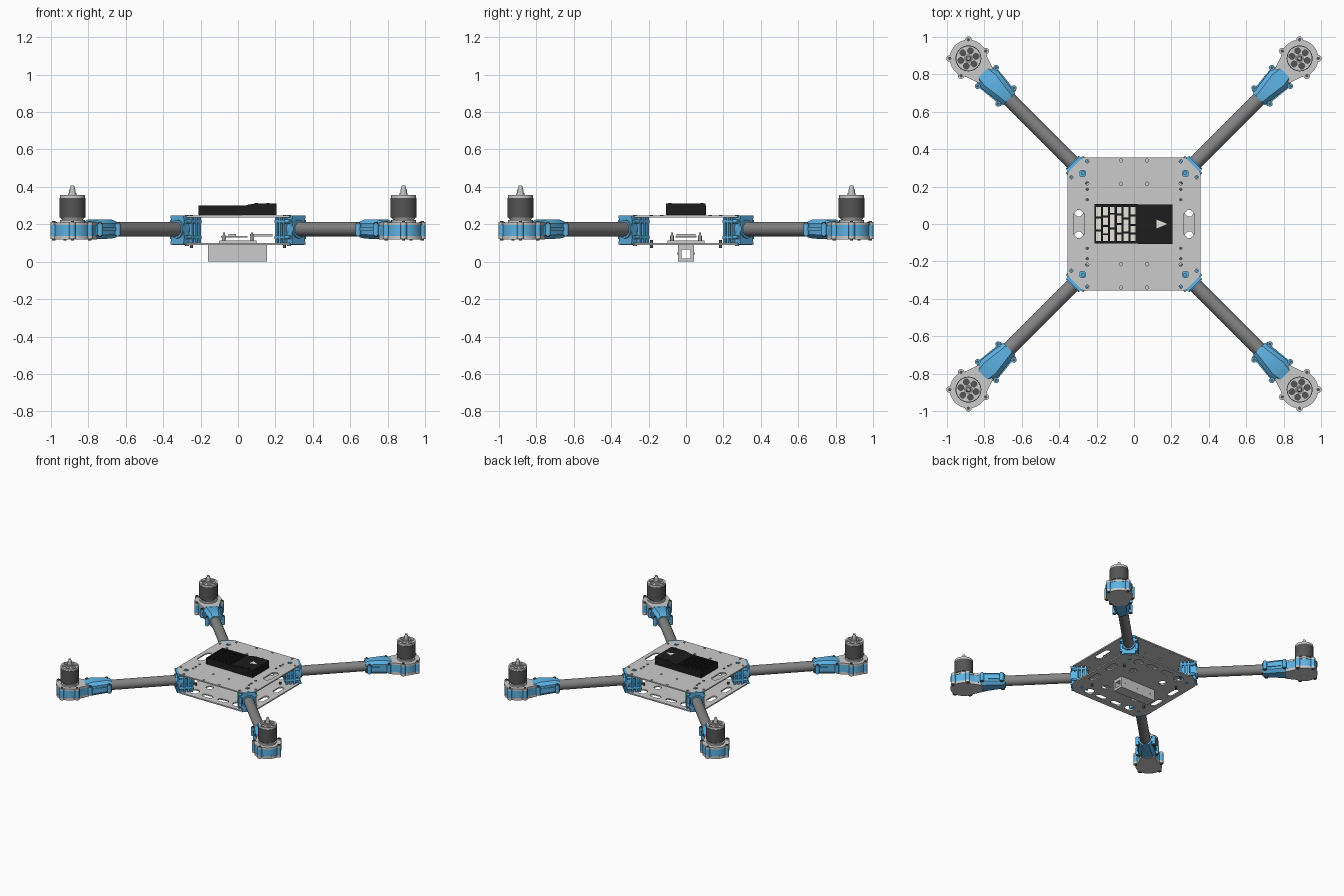
import bpy, bmesh
from math import sin, cos, pi, radians
from mathutils import Matrix, Vector

if "Cube" in bpy.data.objects:
    bpy.data.objects.remove(bpy.data.objects["Cube"])


def material(name, rgb):
    m = bpy.data.materials.new(name)
    m.diffuse_color = (*rgb, 1)
    m.use_nodes = True
    m.node_tree.nodes["Principled BSDF"].inputs["Base Color"].default_value = m.diffuse_color
    return m


BLUE = material("blue_plastic", (0.11, 0.45, 0.78))
BLACK = material("black_plastic", (0.012, 0.012, 0.012))
DARK = material("dark_metal", (0.09, 0.09, 0.09))
TUBE = material("tube_grey", (0.23, 0.23, 0.23))
PALE = material("pale_pins", (0.8, 0.8, 0.74))
AXIS = 0.174      # height of the arm tubes
HUB = 1.252       # motor distance from the centre


def box(bm, x0, x1, y0, y1, z0, z1):
    m = Matrix.Translation(((x0 + x1) / 2, (y0 + y1) / 2, (z0 + z1) / 2)) @ Matrix.Diagonal((x1 - x0, y1 - y0, z1 - z0, 1))
    bmesh.ops.create_cube(bm, size=1, matrix=m)


def cyl(bm, x, y, z0, z1, r, r2=None, n=24):
    bmesh.ops.create_cone(bm, cap_ends=True, segments=n, radius1=r, radius2=r if r2 is None else r2,
                          depth=z1 - z0, matrix=Matrix.Translation((x, y, (z0 + z1) / 2)))


def rod(bm, axis, a, b, c0, c1, r, n=24):
    """Cylinder along x (a, b = y, z) or along y (a, b = x, z)."""
    mid = (c0 + c1) / 2
    pos, rot = ((mid, a, b), Matrix.Rotation(pi / 2, 4, 'Y')) if axis == 'X' else ((a, mid, b), Matrix.Rotation(pi / 2, 4, 'X'))
    bmesh.ops.create_cone(bm, cap_ends=True, segments=n, radius1=r, radius2=r, depth=c1 - c0,
                          matrix=Matrix.Translation(pos) @ rot)


def prism(bm, loops, z0, z1):
    """Extruded outline; further loops are holes."""
    rims = ([], [])
    for loop in loops:
        lo, hi = ([bm.verts.new((x, y, z)) for x, y in loop] for z in (z0, z1))
        n = len(loop)
        for i in range(n):
            j = (i + 1) % n
            bm.faces.new((lo[i], lo[j], hi[j], hi[i]))
            rims[0].append(bm.edges.get((lo[i], lo[j])))
            rims[1].append(bm.edges.get((hi[i], hi[j])))
    for rim in rims:
        bmesh.ops.triangle_fill(bm, use_beauty=True, edges=rim, normal=(0, 0, 1))


def circle(x, y, r, n=16):
    return [(x + r * cos(2 * pi * i / n), y + r * sin(2 * pi * i / n)) for i in range(n)]


def oct_rect(x, y, hx, hy, c):
    return [(x + a, y + b) for a, b in ((hx, c - hy), (hx, hy - c), (hx - c, hy), (c - hx, hy),
                                        (-hx, hy - c), (-hx, c - hy), (c - hx, -hy), (hx - c, -hy))]


def four(x, y):
    return [(sx * x, sy * y) for sx in (-1, 1) for sy in (-1, 1)]


def finish(bm, name, mat=None, arm=False):
    """Make the object; arm parts lie along +x and are repeated on the four diagonals."""
    bmesh.ops.recalc_face_normals(bm, faces=bm.faces)
    for f in bm.faces:
        f.smooth = True
    for e in bm.edges:
        e.smooth = e.is_manifold and e.calc_face_angle(0) < radians(32)
    me = bpy.data.meshes.new(name)
    bm.to_mesh(me)
    bm.free()
    if mat:
        me.materials.append(mat)
    for k in range(4 if arm else 1):
        ob = bpy.data.objects.new(f"{name}_{k + 1}" if arm else name, me)
        if arm:
            ob.rotation_euler.z = radians(45 + 90 * k)
        bpy.context.collection.objects.link(ob)


# Top and bottom frame plates
outline = oct_rect(0, 0, 0.355, 0.355, 0.08)
small = four(0.07, 0.34) + four(0.07, 0.215) + four(0.25, 0.217) + four(0.25, 0.335) + four(0.335, 0.25)
screws = four(0.25, 0.185) + four(0.25, 0.13)
holes = [circle(x, y, 0.009, 10) for x, y in small]
bm = bmesh.new()
prism(bm, [outline] + holes + [oct_rect(s * 0.295, 0, 0.028, 0.075, 0.02) for s in (-1, 1)]
      + [oct_rect(x, y, 0.015, 0.015, 0.004) for x, y in four(0.275, 0.27)], 0.237, 0.247)
finish(bm, "top_plate")
bm = bmesh.new()
prism(bm, [outline] + [circle(x, y, 0.036, 24) for x, y in four(0.19, 0.28)]
      + [oct_rect(x, y, 0.045, 0.022, 0.015) for x, y in four(0.07, 0.29)]
      + [oct_rect(x, y, 0.022, 0.055, 0.015) for x, y in four(0.295, 0.095)]
      + [circle(x, y, 0.028, 20) for x, y in four(0.14, 0.16)], 0.09, 0.1)
finish(bm, "bottom_plate")
bm = bmesh.new()
for x, y in screws:
    cyl(bm, x, y, 0.24, 0.25, 0.009, n=12)
for x, y in four(0.248, 0.185):
    cyl(bm, x, y, 0.072, 0.115, 0.008, n=12)
finish(bm, "plate_screws", DARK)

# Mounting rail under the body: square tube with a top flange and side bolts
bm = bmesh.new()
box(bm, -0.16, 0.155, -0.042, 0.042, 0, 0.018)
box(bm, -0.16, 0.155, -0.042, 0.042, 0.066, 0.09)
for s in (-1, 1):
    y0, y1 = sorted((s * 0.024, s * 0.042))
    box(bm, -0.16, 0.155, y0, y1, 0.018, 0.066)
    for x in (-0.125, 0, 0.115):
        rod(bm, 'Y', x, 0.045, s * 0.043 - 0.003, s * 0.043 + 0.003, 0.008, 12)
finish(bm, "mounting_rail")

# Circuit boards between the plates
bm = bmesh.new()
box(bm, -0.09, 0.05, -0.055, 0.055, 0.128, 0.138)
box(bm, -0.05, -0.01, -0.03, 0.03, 0.138, 0.147)
box(bm, 0.065, 0.185, -0.05, 0.05, 0.136, 0.148)
for x, y in four(0.075, 0.075):
    cyl(bm, x, y, 0.1, 0.14, 0.011, n=6)
    cyl(bm, x, y, 0.14, 0.157, 0.006, n=12)
box(bm, -0.1, 0.1, -0.1, 0.1, 0.1, 0.112)
finish(bm, "circuit_boards")

# Flight controller: slotted socket half, raised smooth half, pale pins below
bm = bmesh.new()
slots = []
columns = ((-0.095, -0.035, 0.035, 0.095), (-0.095, -0.055, -0.01, 0.04, 0.095), (-0.095, -0.025, 0.055, 0.095),
           (-0.095, -0.05, 0.0, 0.05, 0.095), (-0.095, -0.045, 0.03, 0.095), (-0.095, -0.05, -0.005, 0.045, 0.095))
for i, cuts in enumerate(columns):
    x = -0.203 + i * 0.037
    slots += [[(x, a + 0.005), (x + 0.026, a + 0.005), (x + 0.026, b - 0.005), (x, b - 0.005)]
              for a, b in zip(cuts, cuts[1:])]
prism(bm, [[(-0.212, -0.105), (0.022, -0.105), (0.022, 0.108), (-0.212, 0.108)]] + slots, 0.25, 0.3)
finish(bm, "controller_sockets", BLACK)
bm = bmesh.new()
prism(bm, [[(0.022, 0.25), (0.205, 0.25), (0.205, 0.31), (0.085, 0.31), (0.06, 0.306), (0.04, 0.3), (0.022, 0.3)]],
      -0.105, 0.108)
bmesh.ops.transform(bm, matrix=Matrix(((1, 0, 0, 0), (0, 0, -1, 0), (0, 1, 0, 0), (0, 0, 0, 1))), verts=bm.verts)
for x, y in ((0.1, 0.085), (0.16, 0.085), (0.1, -0.085), (0.16, -0.085)):
    cyl(bm, x, y, 0.305, 0.313, 0.008, n=12)
finish(bm, "controller_body", BLACK)
bm = bmesh.new()
box(bm, -0.208, 0.018, -0.1, 0.1, 0.247, 0.256)
box(bm, 0.075, 0.14, -0.107, -0.1, 0.268, 0.278)
prism(bm, [[(0.12, -0.024), (0.178, 0), (0.12, 0.024)]], 0.309, 0.312)
finish(bm, "controller_pins_and_pointer", PALE)

# Arm tubes
bm = bmesh.new()
rod(bm, 'X', 0, AXIS, 0.33, 1.1, 0.038, 32)
finish(bm, "arm_tube", TUBE, True)

# Corner clamps joining the arms to the plates
bm = bmesh.new()
box(bm, 0.345, 0.43, -0.045, 0.045, 0.1, 0.237)
rod(bm, 'X', 0, AXIS, 0.335, 0.468, 0.049, 32)
for z0, z1 in ((0.092, 0.108), (0.23, 0.246)):
    box(bm, 0.425, 0.462, -0.05, 0.05, z0, z1)
box(bm, 0.435, 0.457, -0.05, 0.05, 0.1, 0.24)
for s in (-1, 1):
    for x in (0.352, 0.38, 0.408):
        box(bm, x - 0.007, x + 0.007, min(s * 0.04, s * 0.066), max(s * 0.04, s * 0.066), 0.1, 0.237)
    for z in (0.13, 0.215):
        rod(bm, 'X', s * 0.056, z, 0.34, 0.45, 0.01, 12)
cyl(bm, 0.386, 0, 0.235, 0.25, 0.011, n=12)
cyl(bm, 0.386, 0, 0.085, 0.1, 0.011, n=12)
finish(bm, "corner_clamp", BLUE, True)

# Sleeve gripping the outer end of each arm: lofted octagons (x, half width, z low, z high)
bm = bmesh.new()
rings = []
for x, w, lo, hi in ((0.945, 0.046, 0.13, 0.216), (0.985, 0.05, 0.124, 0.225), (1.09, 0.064, 0.12, 0.226), (1.165, 0.052, 0.122, 0.203)):
    rings.append([bm.verts.new((x, y, z)) for y, z in oct_rect(0, (lo + hi) / 2, w, (hi - lo) / 2, 0.022)])
for a, b in zip(rings, rings[1:]):
    for i in range(8):
        bm.faces.new((a[i - 1], a[i], b[i], b[i - 1]))
bm.faces.new(rings[0])
bm.faces.new(rings[-1])
prism(bm, [[(0.95, -0.06), (1.0, -0.06), (1.12, -0.072), (1.12, 0.072), (1.0, 0.06), (0.95, 0.06)]], 0.163, 0.185)
ears = [(x, s * y) for x, y in ((0.968, 0.06), (1.112, 0.07)) for s in (-1, 1)]
for x, y in ears:
    cyl(bm, x, y, 0.14, 0.205, 0.015, n=16)
finish(bm, "arm_sleeve", BLUE, True)


def pod(r, neck):
    """Teardrop outline around the motor, narrowing toward the arm."""
    arc = [(HUB + r * cos(radians(t)), r * sin(radians(t))) for t in range(-130, 131, 10)]
    return [(1.12, -neck)] + arc + [(1.12, neck)]


# Motor pods: blue shell between grey plates, with screw lugs
lugs = [(HUB + 0.1 * cos(radians(a)), 0.1 * sin(radians(a))) for a in (-112, -45, 45, 112)]
bm = bmesh.new()
prism(bm, [pod(0.096, 0.055)], 0.138, 0.196)
for x, y in lugs:
    cyl(bm, x, y, 0.138, 0.196, 0.017, n=16)
finish(bm, "motor_pod_shell", BLUE, True)
bm = bmesh.new()
prism(bm, [pod(0.1, 0.055)], 0.196, 0.21)
prism(bm, [pod(0.098, 0.052)], 0.118, 0.138)
for x, y in lugs:
    cyl(bm, x, y, 0.196, 0.212, 0.0175, n=16)
    cyl(bm, x, y, 0.12, 0.138, 0.0175, n=16)
finish(bm, "motor_pod_plates", None, True)
bm = bmesh.new()
for x, y in lugs:
    cyl(bm, x, y, 0.114, 0.218, 0.009, n=12)
for x, y in ears:
    cyl(bm, x, y, 0.135, 0.212, 0.008, n=12)
finish(bm, "pod_screws", DARK, True)

# Motors: dark bell, grey base, spoked cap and shaft
bm = bmesh.new()
cyl(bm, HUB, 0, 0.236, 0.34, 0.069, n=40)
finish(bm, "motor_bell", DARK, True)
bm = bmesh.new()
cyl(bm, HUB, 0, 0.208, 0.222, 0.066, n=32)
cyl(bm, HUB, 0, 0.222, 0.236, 0.055, 0.064, n=32)
prism(bm, [circle(HUB, 0, 0.067, 40)] + [circle(HUB + 0.042 * cos(i * pi / 3), 0.042 * sin(i * pi / 3), 0.0155, 14)
                                        for i in range(6)], 0.34, 0.357)
cyl(bm, HUB, 0, 0.357, 0.366, 0.022, n=20)
cyl(bm, HUB, 0, 0.366, 0.386, 0.017, n=16)
cyl(bm, HUB, 0, 0.386, 0.408, 0.014, 0.009, n=16)
finish(bm, "motor_cap_and_base", None, True)
